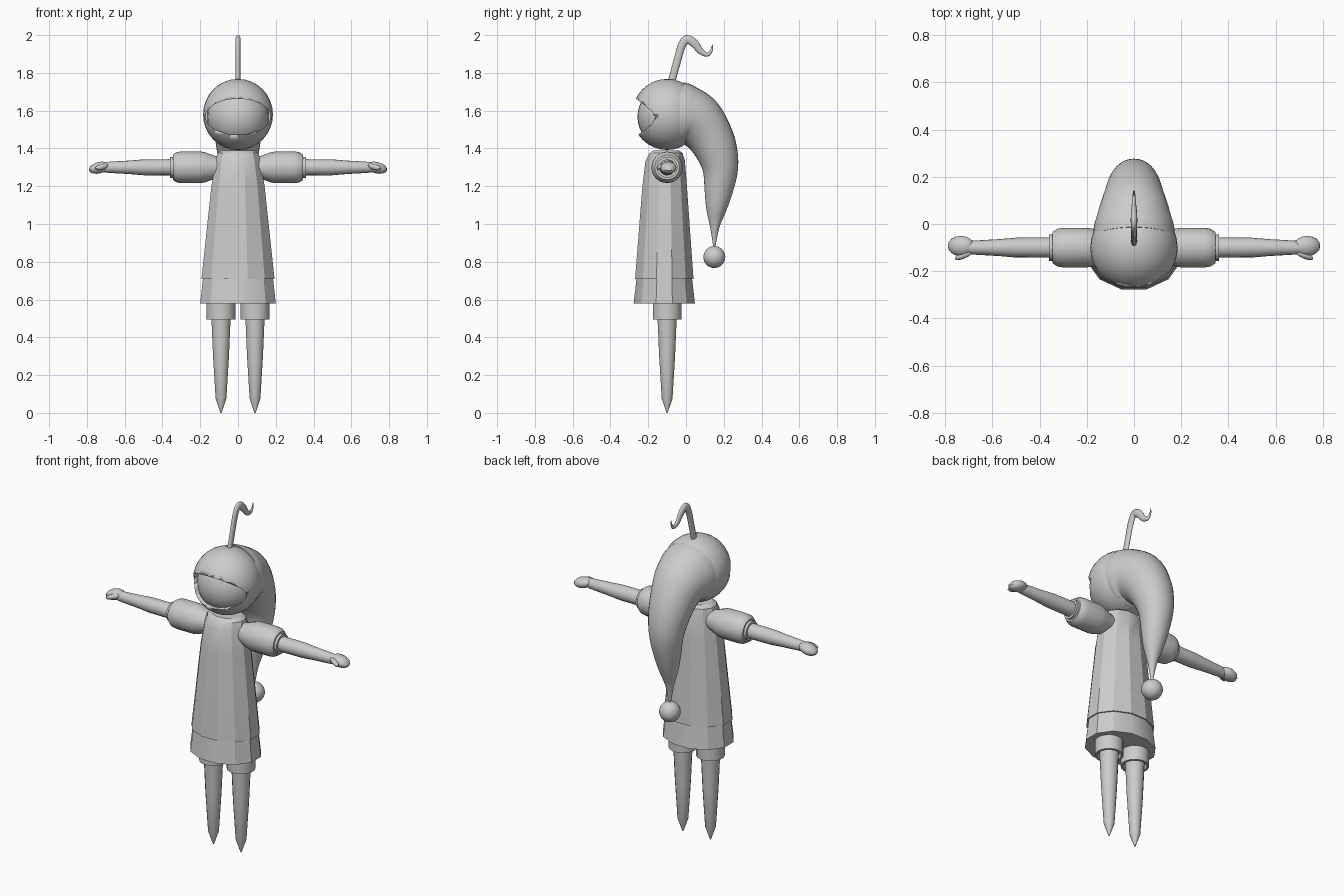
import bpy, bmesh, math
from mathutils import Vector, Matrix

if "Cube" in bpy.data.objects:
    bpy.data.objects.remove(bpy.data.objects["Cube"], do_unlink=True)

grey = bpy.data.materials.new("plain grey")
grey.use_nodes = True
grey.diffuse_color = (0.6, 0.6, 0.6, 1)
grey.node_tree.nodes["Principled BSDF"].inputs["Base Color"].default_value = (0.6, 0.6, 0.6, 1)

AXIS_Y = -0.1


def add(name, bm, angle=35):
    """Turn a bmesh into a finished object."""
    bmesh.ops.recalc_face_normals(bm, faces=bm.faces)
    mesh = bpy.data.meshes.new(name)
    bm.to_mesh(mesh)
    bm.free()
    mesh.materials.append(grey)
    obj = bpy.data.objects.new(name, mesh)
    bpy.context.collection.objects.link(obj)
    bpy.ops.object.select_all(action='DESELECT')
    obj.select_set(True)
    bpy.context.view_layer.objects.active = obj
    bpy.ops.object.shade_smooth_by_angle(angle=math.radians(angle))
    return obj


def skin(rings):
    """Bridge rings of points and cap both ends."""
    bm = bmesh.new()
    loops = [[bm.verts.new(p) for p in ring] for ring in rings]
    n = len(loops[0])
    for a, b in zip(loops, loops[1:]):
        for i in range(n):
            j = (i + 1) % n
            bm.faces.new((a[i], a[j], b[j], b[i]))
    bm.faces.new(loops[0])
    bm.faces.new(loops[-1])
    return bm


def circle(n, offset=0.0):
    return [(math.cos(t), math.sin(t)) for t in
            (math.tau * (i + offset) / n for i in range(n))]


def sweep(points, n, flat=1.0):
    """Tube in the side plane through (y, z, radius); flat scales its width."""
    rings = []
    for i, (y, z, r) in enumerate(points):
        a, b = points[max(i - 1, 0)], points[min(i + 1, len(points) - 1)]
        t = Vector((0, b[0] - a[0], b[1] - a[1])).normalized()
        side = t.cross(Vector((1, 0, 0)))
        rings.append([Vector((c * r * flat, y, z)) + side * s * r for c, s in circle(n)])
    return skin(rings)


def smooth_path(points, steps=4):
    """Catmull-Rom refinement of a path of tuples."""
    p = [Vector(q) for q in points]
    out = []
    for i in range(len(p) - 1):
        a, b, c, d = p[max(i - 1, 0)], p[i], p[i + 1], p[min(i + 2, len(p) - 1)]
        for k in range(steps):
            t = k / steps
            out.append((2 * b + (c - a) * t + (2 * a - 5 * b + 4 * c - d) * t * t
                        + (3 * b - a - 3 * c + d) * t ** 3) / 2)
    return out + [p[-1]]


def stack(profile, n=12, x=0.0):
    """Upright form from (z, half width, half depth, centre y)."""
    return skin([[(x + c * w, y + s * d, z) for c, s in circle(n, 0.5)]
                 for z, w, d, y in profile])


def lathe_x(profile, side, n=16):
    """Form along the arm from (x, radius)."""
    return skin([[(side * x, AXIS_Y + c * r, 1.3 + s * r) for c, s in circle(n)]
                 for x, r in profile])


def ball(centre, radii, segments=32, tilt=None):
    bm = bmesh.new()
    m = Matrix.Translation(centre) @ (tilt or Matrix()) @ Matrix.Diagonal((*radii, 1))
    bmesh.ops.create_uvsphere(bm, u_segments=segments, v_segments=segments // 2,
                              radius=1, matrix=m)
    return bm


# Hood with an oval opening cut through the front
hood = add("hood", ball((0, AXIS_Y, 1.58), (0.185, 0.185, 0.188)))
cutter = add("hood_cutter", skin([[(c * 0.172, y, 1.568 + s * 0.095) for c, s in circle(48)]
                                  for y in (-0.5, AXIS_Y)]))
cutter.hide_render = True
cut = hood.modifiers.new("opening", 'BOOLEAN')
cut.operation, cut.object, cut.solver = 'DIFFERENCE', cutter, 'EXACT'
bpy.context.view_layer.objects.active = hood
bpy.ops.object.modifier_apply(modifier=cut.name)
bpy.data.objects.remove(cutter, do_unlink=True)
add("face", ball((0, AXIS_Y, 1.568), (0.163, 0.157, 0.163)))

# Drooping hood tail and its pompom
tail = [(-0.06, 1.585, 0.172), (-0.01, 1.57, 0.17), (0.055, 1.545, 0.15),
        (0.115, 1.48, 0.128), (0.16, 1.39, 0.112), (0.182, 1.29, 0.094),
        (0.172, 1.17, 0.074), (0.16, 1.075, 0.053), (0.152, 0.98, 0.024),
        (0.15, 0.87, 0.004)]
add("hood_tail", sweep(smooth_path(tail), 32), 60)
add("pompom", ball((0, 0.15, 0.825), (0.058, 0.058, 0.058)))

# Curling stalk on top of the hood
stalk = [(-0.08, 1.74, 0.02), (-0.05, 1.85, 0.02), (-0.024, 1.94, 0.021),
         (0.005, 1.977, 0.023), (0.045, 1.955, 0.022), (0.08, 1.912, 0.016),
         (0.115, 1.898, 0.011), (0.135, 1.92, 0.007), (0.14, 1.95, 0.001)]
add("stalk", sweep(smooth_path(stalk), 12, 0.6), 60)

# Robe and the band showing below its hem
add("robe", stack([(0.71, 0.2, 0.16, -0.115), (1.2, 0.146, 0.122, -0.113),
                   (1.335, 0.123, 0.108, -0.11), (1.375, 0.113, 0.09, -0.105),
                   (1.39, 0.09, 0.07, -0.105)]), 25)
add("hem_band", stack([(0.58, 0.207, 0.168, -0.115), (0.73, 0.19, 0.15, -0.115)]), 25)

for side, label in ((1, "left"), (-1, "right")):
    # Trouser cuff and pointed leg
    add(label + "_trouser_cuff", stack([(z, r, r, AXIS_Y) for z, r in
        ((0.52, 0.06), (0.495, 0.065), (0.495, 0.077), (0.6, 0.077))], 16, side * 0.09))
    add(label + "_leg", stack([(z, r, r, AXIS_Y) for z, r in
        ((0.0, 0.003), (0.075, 0.029), (0.3, 0.043), (0.53, 0.053))], 16, side * 0.09))

    # Puffed sleeve, wrist band and forearm
    add(label + "_sleeve", lathe_x([(0.06, 0.05), (0.12, 0.06), (0.175, 0.08), (0.2, 0.084),
                                    (0.3, 0.084), (0.325, 0.08), (0.345, 0.066)], side), 45)
    add(label + "_sleeve_band", lathe_x([(0.33, 0.056), (0.36, 0.056)], side))
    add(label + "_forearm", lathe_x([(0.34, 0.043), (0.5, 0.042), (0.57, 0.036),
                                     (0.69, 0.029), (0.72, 0.024)], side))

    # Mitten hand drooping outward, with a thumb in front
    droop = Matrix.Rotation(side * 0.25, 4, 'Y')
    add(label + "_hand", ball((side * 0.734, -0.093, 1.298), (0.057, 0.043, 0.03), 16, droop))
    lean = Matrix.Rotation(side * -0.4, 4, 'Z') @ droop
    add(label + "_thumb", ball((side * 0.722, -0.133, 1.302), (0.042, 0.014, 0.015), 12, lean))
